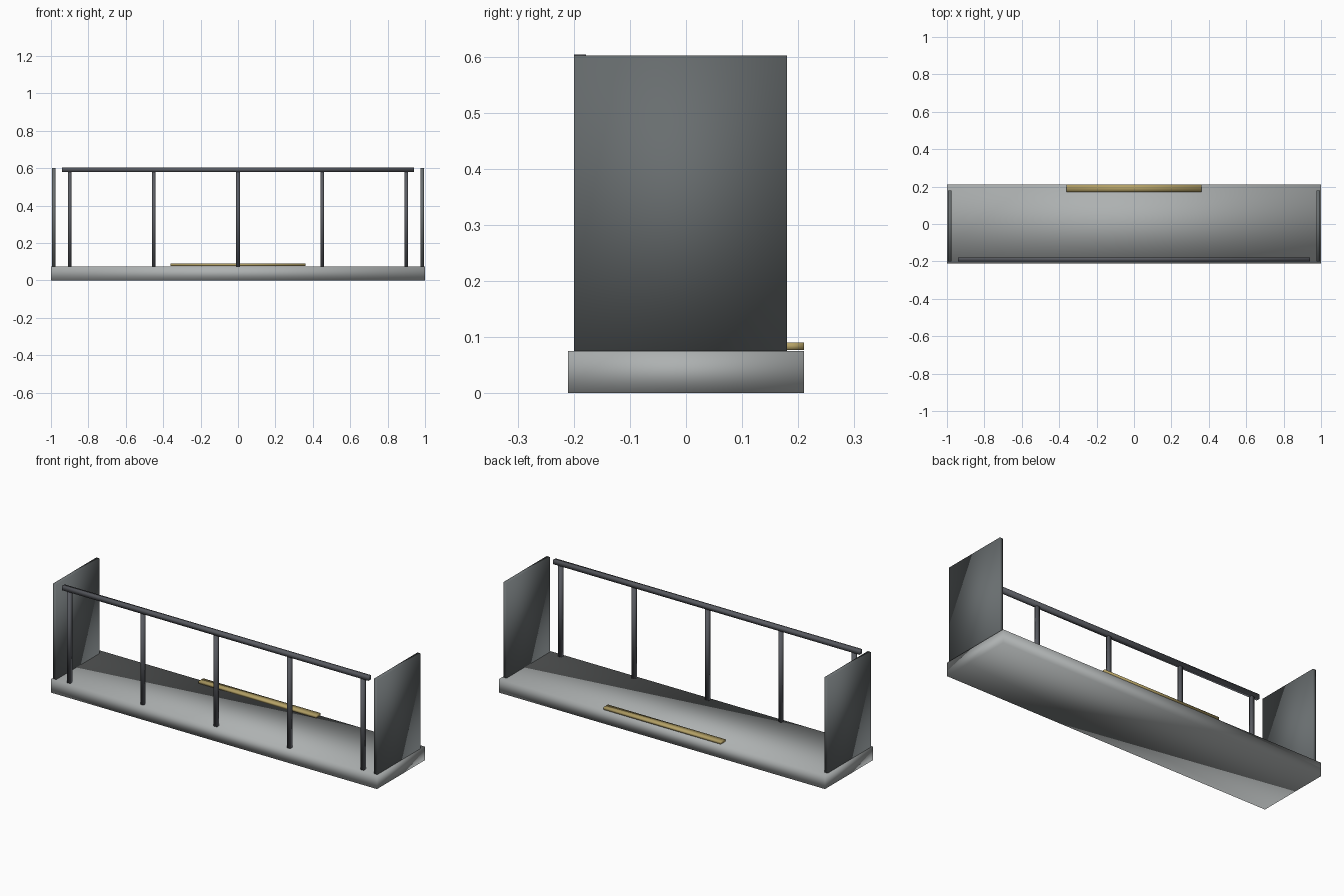
import bpy

cube = bpy.data.objects.get("Cube")
if cube:
    bpy.data.objects.remove(cube, do_unlink=True)


def material(name, rgb):
    mat = bpy.data.materials.new(name)
    mat.use_nodes = True
    mat.diffuse_color = (*rgb, 1)
    mat.node_tree.nodes["Principled BSDF"].inputs["Base Color"].default_value = (*rgb, 1)
    return mat


concrete = material("concrete grey", (0.42, 0.44, 0.44))
panel_grey = material("panel grey", (0.14, 0.155, 0.16))
rail_grey = material("dark rail grey", (0.10, 0.105, 0.12))
brass = material("brass", (0.45, 0.35, 0.13))


def box(name, low, high, mat):
    """Softly shaded box between two opposite corners."""
    bpy.ops.mesh.primitive_cube_add(size=1, location=[(a + b) / 2 for a, b in zip(low, high)])
    obj = bpy.context.object
    obj.name = name
    obj.scale = [b - a for a, b in zip(low, high)]
    bpy.ops.object.transform_apply(location=False, rotation=False, scale=True)
    bpy.ops.object.shade_smooth()
    obj.data.materials.append(mat)
    return obj


# Floor slab and door threshold
FLOOR = 0.075
box("floor_slab", (-1, -0.21, 0), (1, 0.21, FLOOR), concrete)
box("threshold", (-0.36, 0.17, 0.077), (0.36, 0.21, 0.09), brass)

# Side screens
for side, x in (("right", -0.985), ("left", 0.985)):
    box(side + "_screen", (x - 0.01, -0.2, FLOOR), (x + 0.01, 0.18, 0.602), panel_grey)

# Front railing: top rail on evenly spaced posts
box("top_rail", (-0.94, -0.2, 0.58), (0.94, -0.178, 0.604), rail_grey)
for i in range(5):
    x = 0.45 * (i - 2)
    box(f"rail_post_{i + 1}", (x - 0.01, -0.199, FLOOR), (x + 0.01, -0.18, 0.582), rail_grey)
